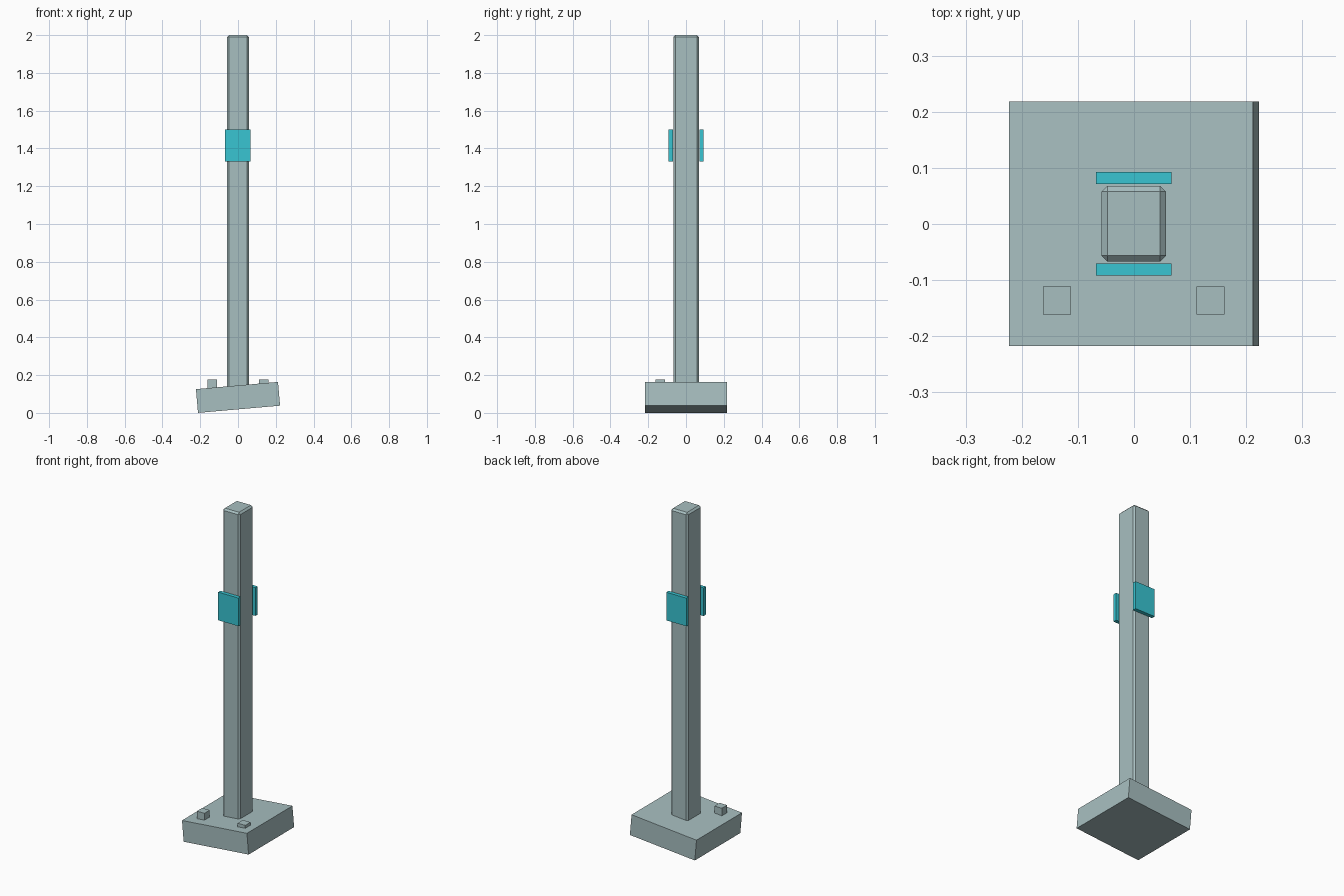
import bpy
import math

if "Cube" in bpy.data.objects:
    bpy.data.objects.remove(bpy.data.objects["Cube"])


def material(name, color):
    mat = bpy.data.materials.new(name)
    mat.diffuse_color = color
    mat.use_nodes = True
    mat.node_tree.nodes["Principled BSDF"].inputs["Base Color"].default_value = mat.diffuse_color
    return mat


def box(name, x, y, z, mat, tilt=0.0, bevel=0.0):
    """Box from (min, max) ranges, optionally tilted about y and chamfered."""
    bpy.ops.mesh.primitive_cube_add(
        size=1, location=[(a + b) / 2 for a, b in (x, y, z)])
    ob = bpy.context.object
    ob.name = name
    ob.scale = [b - a for a, b in (x, y, z)]
    bpy.ops.object.transform_apply(location=False, rotation=False, scale=True)
    ob.rotation_euler.y = tilt
    if bevel:
        mod = ob.modifiers.new("chamfer", 'BEVEL')
        mod.width = bevel
        mod.segments = 1
    ob.data.materials.append(mat)
    return ob


teal = material("teal", (0.04, 0.56, 0.65, 1))
slate = material("slate", (0.39, 0.52, 0.53, 1))

# Square footing block, leaning five degrees
box("footing", (-0.218, 0.218), (-0.217, 0.218), (0.019, 0.145), slate,
    tilt=math.radians(-5))

# Upright post with chamfered edges
box("post", (-0.058, 0.057), (-0.067, 0.068), (0.1, 2.0), slate, bevel=0.0105)

# Reflector plates on front and back of the post
for name, y in (("front_reflector", (-0.092, -0.07)),
                ("back_reflector", (0.071, 0.093))):
    box(name, (-0.068, 0.067), y, (1.33, 1.5), teal)

# Small bolt blocks at the front corners of the footing
for name, x in (("left_bolt", -0.137), ("right_bolt", 0.136)):
    box(name, (x - 0.025, x + 0.025), (-0.161, -0.111), (0.127, 0.177), slate)
